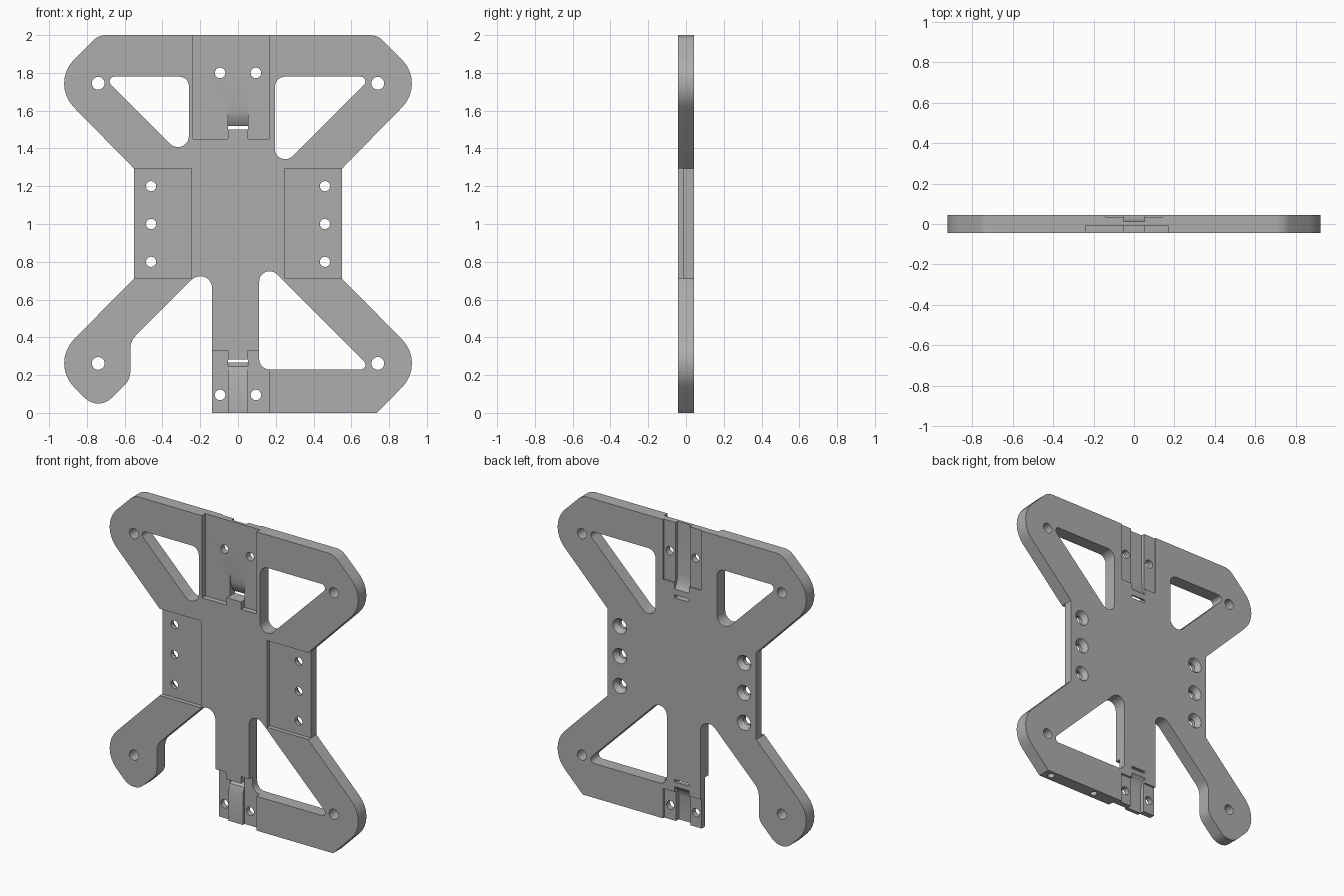
import bpy, bmesh, math
from mathutils import Vector, Matrix

cube = bpy.data.objects.get("Cube")
if cube:
    bpy.data.objects.remove(cube, do_unlink=True)

HALF = 0.0435   # half thickness of the plate
FAR = 0.1       # cutters overshoot to here

grey = bpy.data.materials.new("plain_grey")
grey.use_nodes = True
grey.diffuse_color = (0.42, 0.42, 0.42, 1)
grey.node_tree.nodes["Principled BSDF"].inputs["Base Color"].default_value = (0.42, 0.42, 0.42, 1)


def rounded(corners, steps=8):
    """Turn (u, v, radius) corners into a filleted outline."""
    out = []
    n = len(corners)
    for i, c in enumerate(corners):
        p, r = Vector(c[:2]), (c[2] if len(c) > 2 else 0)
        if not r:
            out.append(p)
            continue
        a = (Vector(corners[i - 1][:2]) - p).normalized()
        b = (Vector(corners[(i + 1) % n][:2]) - p).normalized()
        half = a.angle(b) / 2
        centre = p + (a + b).normalized() * (r / math.sin(half))
        start = p + a * (r / math.tan(half)) - centre
        end = p + b * (r / math.tan(half)) - centre
        sweep = math.atan2(start.x * end.y - start.y * end.x, start.dot(end))
        for k in range(steps + 1):
            out.append(centre + Matrix.Rotation(sweep * k / steps, 2) @ start)
    return out


def prism(name, outline, lo, hi, axis="y"):
    """Extrude an outline: (x, z) along y, or (y, z) along x."""
    def place(p, d):
        return (p.x, d, p.y) if axis == "y" else (d, p.x, p.y)
    bm = bmesh.new()
    base = bm.faces.new([bm.verts.new(place(p, lo)) for p in outline])
    ext = bmesh.ops.extrude_face_region(bm, geom=[base])
    shift = Vector(place(Vector((0, 0)), hi - lo))
    bmesh.ops.translate(bm, vec=shift, verts=[g for g in ext["geom"] if isinstance(g, bmesh.types.BMVert)])
    bmesh.ops.recalc_face_normals(bm, faces=bm.faces)
    return finish(name, bm)


def drill(name, centre, r1, r2, length, along_y=True):
    """Round cutter centred on a point, r1 at the low end and r2 at the high end."""
    bm = bmesh.new()
    bmesh.ops.create_cone(bm, cap_ends=True, segments=24, radius1=r1, radius2=r2, depth=length)
    turn = Matrix.Rotation(-math.pi / 2, 4, "X") if along_y else Matrix.Identity(4)
    bm.transform(Matrix.Translation(centre) @ turn)
    return finish(name, bm)


def finish(name, bm):
    mesh = bpy.data.meshes.new(name)
    bm.to_mesh(mesh)
    bm.free()
    mesh.materials.append(grey)
    ob = bpy.data.objects.new(name, mesh)
    bpy.context.collection.objects.link(ob)
    return ob


def box(name, x0, x1, z0, z1, y0, y1):
    return prism(name, rounded([(x0, z0), (x1, z0), (x1, z1), (x0, z1)]), y0, y1)


def select(ob):
    bpy.ops.object.select_all(action="DESELECT")
    ob.select_set(True)
    bpy.context.view_layer.objects.active = ob


# Main plate outline with four arms, one cut short
plate = prism("mounting_plate", rounded([
    (-0.739, 2, 0.1), (-0.994, 1.745, 0.18), (-0.55, 1.293), (-0.55, 0.712),
    (-0.994, 0.262, 0.18), (-0.74, 0.008, 0.1), (-0.57, 0.178, 0.1),
    (-0.57, 0.38, 0.1), (-0.137, 0.813, 0.063), (-0.137, 0), (0.735, 0),
    (0.994, 0.262, 0.18), (0.55, 0.712), (0.55, 1.293),
    (0.994, 1.745, 0.18), (0.739, 2, 0.1)]), -HALF, HALF)
cutters = []

# Triangular windows
for name, tri in (
        ("upper_right_window", [(-0.26, 1.78, 0.05), (-0.26, 1.325, 0.058), (-0.715, 1.78, 0.025)]),
        ("upper_left_window", [(0.195, 1.78, 0.055), (0.195, 1.265, 0.055), (0.71, 1.78, 0.025)]),
        ("lower_left_window", [(0.112, 0.23, 0.055), (0.112, 0.828, 0.055), (0.71, 0.23, 0.025)])):
    cutters.append(prism(name, rounded(tri), -FAR, FAR))

# Side pockets on the front
for s in (-1, 1):
    x0, x1 = sorted((s * 0.245, s * 0.7))
    cutters.append(box("side_pocket", x0, x1, 0.712, 1.293, -FAR, -0.015))

# Upper latch: front recess, sprung tongue ramp with slot, back channel
W = 0.053
cutters.append(prism("upper_recess", rounded([
    (-0.237, 2.1), (-0.237, 1.45), (-W, 1.45), (-W, 1.5), (W, 1.5), (W, 1.45),
    (0.167, 1.45), (0.167, 2.1)]), -FAR, -0.007))
cutters.append(prism("upper_slot", rounded([
    (-0.02, 1.64), (-0.007, 1.64), (0, 1.58, 0.1), (0.012, 1.545), (0.03, 1.52),
    (FAR, 1.515), (FAR, 1.498), (-0.02, 1.498)]), -W, W, "x"))
cutters.append(prism("upper_channel", rounded([
    (FAR, 2.1), (0.012, 2.1), (0.012, 1.66), (0.018, 1.61), (0.03, 1.575),
    (0.05, 1.55), (FAR, 1.55)]), -W, W, "x"))
cutters.append(box("upper_back_step", -0.14, 0.14, 1.6, 2.1, 0.035, FAR))

# Lower latch: recess either side of a raised tongue, slot, back channel
cutters.append(box("lower_recess", -0.2, -W, -0.1, 0.33, -FAR, -0.007))
cutters.append(box("lower_recess", W, 0.167, -0.1, 0.33, -FAR, -0.007))
cutters.append(prism("lower_slot", rounded([
    (-FAR, -0.1), (-0.025, -0.1), (-0.025, 0.2), (-0.01, 0.245), (0.02, 0.266),
    (FAR, 0.268), (FAR, 0.283), (-FAR, 0.283)]), -W, W, "x"))
cutters.append(prism("lower_channel", rounded([
    (FAR, -0.1), (0, -0.1), (0, 0.16), (0.008, 0.195), (0.025, 0.22),
    (0.05, 0.24), (FAR, 0.24)]), -W, W, "x"))
cutters.append(box("lower_back_step", -0.2, 0.14, -0.1, 0.2, 0.03, FAR))

# Screw holes, countersinks and blind holes in the bottom edge
for s in (-1, 1):
    for x, z, r in ((0.74, 1.745, 0.034), (0.74, 0.262, 0.034), (0.095, 1.8, 0.028), (0.095, 0.095, 0.028)):
        cutters.append(drill("screw_hole", (s * x, 0, z), r, r, 0.3))
    for z in (0.8, 1.0, 1.2):
        cutters.append(drill("side_hole", (s * 0.46, 0, z), 0.027, 0.027, 0.3))
        cutters.append(drill("countersink", (s * 0.46, 0.03, z), 0.027, 0.055, 0.04))
for x in (0.33, 0.677):
    cutters.append(drill("edge_hole", (x, 0, 0.025), 0.022, 0.022, 0.25, False))

for cutter in cutters:
    select(plate)
    mod = plate.modifiers.new("cut", "BOOLEAN")
    mod.operation, mod.solver, mod.object = "DIFFERENCE", "EXACT", cutter
    bpy.ops.object.modifier_apply(modifier=mod.name)
    bpy.data.objects.remove(cutter, do_unlink=True)

select(plate)
bpy.ops.object.shade_smooth_by_angle(angle=math.radians(30))
